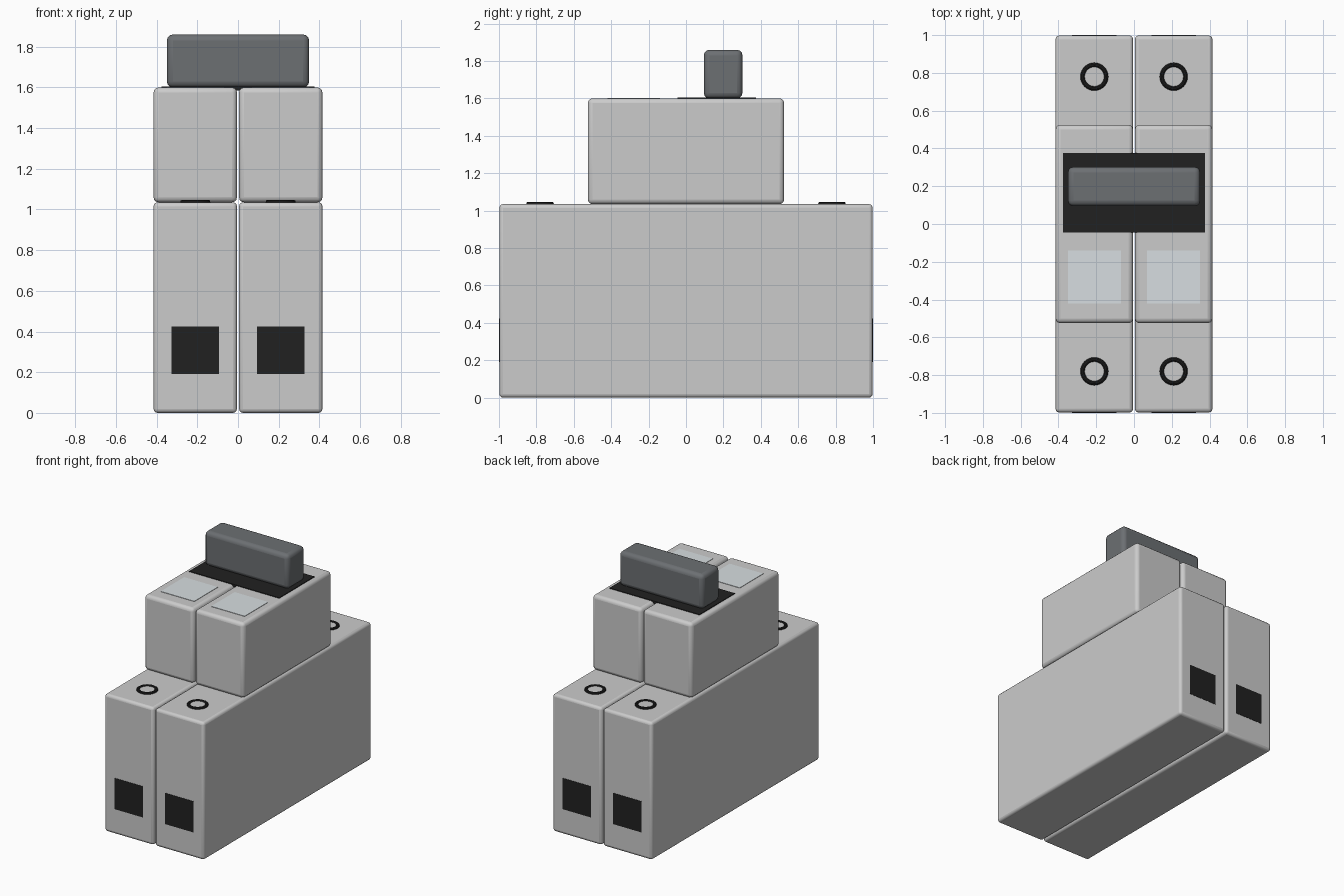
import bpy

if "Cube" in bpy.data.objects:
    bpy.data.objects.remove(bpy.data.objects["Cube"])


def material(name, rgb):
    m = bpy.data.materials.new(name)
    m.diffuse_color = (*rgb, 1)
    m.use_nodes = True
    m.node_tree.nodes["Principled BSDF"].inputs["Base Color"].default_value = m.diffuse_color
    return m


BLACK = material("black", (0.015, 0.015, 0.015))
DARK = material("dark_grey", (0.15, 0.16, 0.17))
LABEL = material("pale_label", (0.68, 0.73, 0.75))


def finish(name, mat):
    ob = bpy.context.object
    ob.name = name
    if mat:
        ob.data.materials.append(mat)
    bpy.ops.object.shade_smooth_by_angle()
    return ob


def box(name, x, y, z, bevel=0, mat=None):
    """Box from (min, max) ranges with optional rounded edges."""
    ranges = (x, y, z)
    bpy.ops.mesh.primitive_cube_add(size=1, location=[(a + b) / 2 for a, b in ranges])
    bpy.context.object.scale = [b - a for a, b in ranges]
    bpy.ops.object.transform_apply(location=False, rotation=False, scale=True)
    ob = finish(name, mat)
    if bevel:
        mod = ob.modifiers.new("rounded_edges", 'BEVEL')
        mod.width = bevel
        mod.segments = 3
    return ob


for side, cx in (("left", -0.21), ("right", 0.21)):
    def span(half):
        return (cx - half, cx + half)

    # Pole housing: long base and narrower upper block
    box(f"{side}_base", span(0.205), (-0.998, 0.998), (0, 1.035), 0.02)
    box(f"{side}_upper_block", span(0.205), (-0.525, 0.525), (1.035, 1.6), 0.025)

    # Label panel in front of the switch
    box(f"{side}_label", span(0.14), (-0.42, -0.14), (1.59, 1.603), 0, LABEL)

    for end, s in (("front", -1), ("back", 1)):
        # Wire opening on the end face
        y = sorted((s * 0.98, s * 1.0))
        box(f"{side}_{end}_wire_opening", span(0.1175), y, (0.19, 0.424), 0, BLACK)

        # Terminal screw with dark surround
        bpy.ops.mesh.primitive_cylinder_add(
            vertices=32, radius=0.054, depth=0.02, location=(cx, s * 0.78, 1.03))
        finish(f"{side}_{end}_screw", None)
        bpy.ops.mesh.primitive_torus_add(
            major_radius=0.062, minor_radius=0.012, major_segments=32,
            minor_segments=10, location=(cx, s * 0.78, 1.036))
        finish(f"{side}_{end}_screw_ring", BLACK)

# Dark switch slot and the handle joining both poles
box("switch_slot", (-0.375, 0.375), (-0.045, 0.375), (1.585, 1.605), 0, BLACK)
box("switch_handle", (-0.35, 0.35), (0.095, 0.302), (1.6, 1.86), 0.03, DARK)
